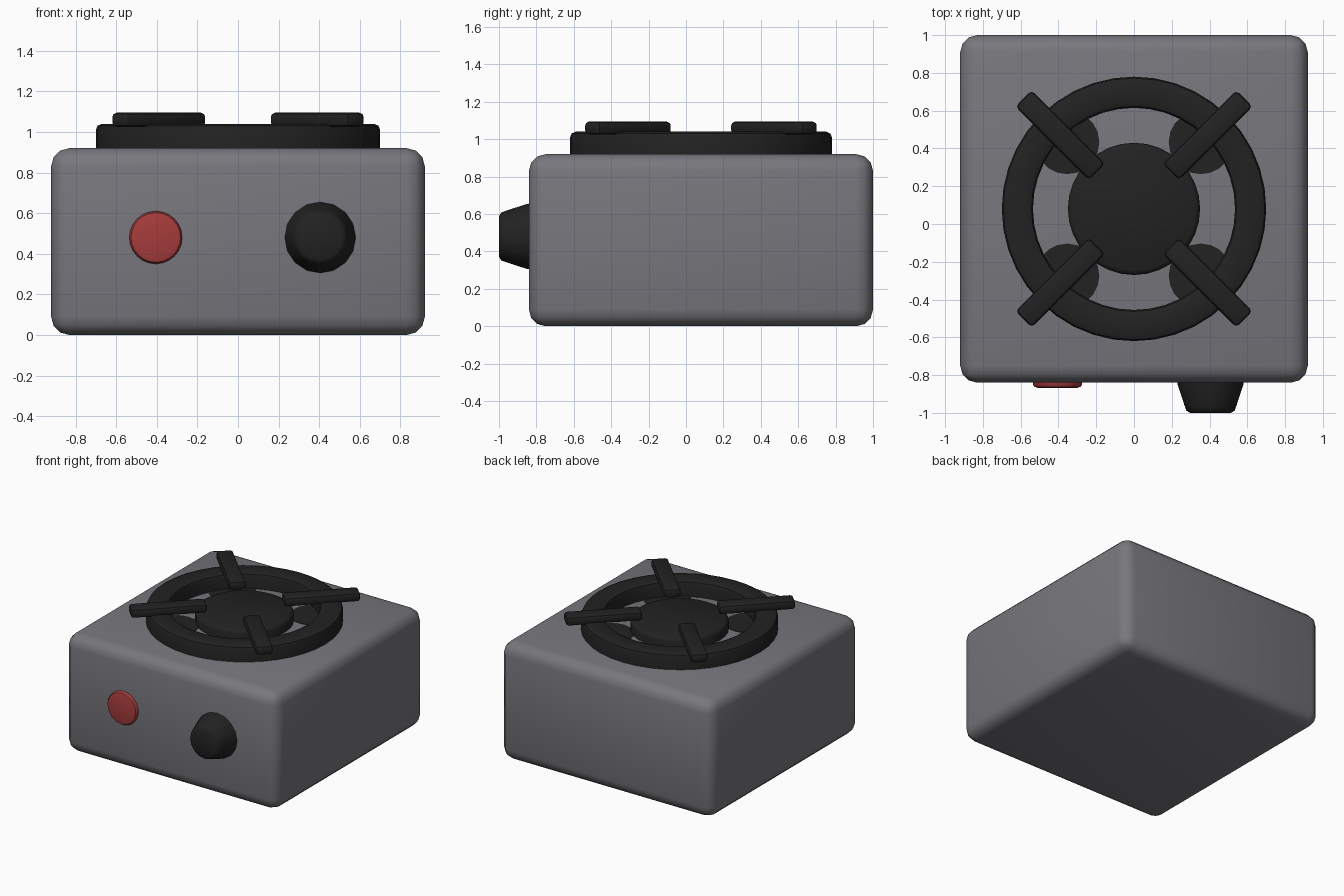
import bpy, math
from mathutils import Matrix

if "Cube" in bpy.data.objects:
    bpy.data.objects.remove(bpy.data.objects["Cube"])


def material(name, rgb):
    m = bpy.data.materials.new(name)
    m.diffuse_color = (*rgb, 1)
    m.use_nodes = True
    m.node_tree.nodes["Principled BSDF"].inputs["Base Color"].default_value = m.diffuse_color
    return m


GREY = material("body grey", (0.185, 0.185, 0.205))
BLACK = material("burner black", (0.016, 0.016, 0.016))
RED = material("button red", (0.38, 0.045, 0.045))


def finish(name, mat, bevel=0.0, segments=2, angle=40):
    """Name, colour, bevel and smooth the active object."""
    ob = bpy.context.object
    ob.name = name
    ob.data.materials.append(mat)
    bpy.ops.object.transform_apply(location=False, rotation=False, scale=True)
    if bevel:
        b = ob.modifiers.new("bevel", 'BEVEL')
        b.width, b.segments = bevel, segments
        b.limit_method, b.angle_limit = 'ANGLE', math.radians(35)
        bpy.ops.object.modifier_apply(modifier="bevel")
    bpy.ops.object.shade_smooth_by_angle(angle=math.radians(angle))
    return ob


def box(name, mat, size, loc, rot=0, **kw):
    bpy.ops.mesh.primitive_cube_add(size=1, location=loc, rotation=(0, 0, rot))
    bpy.context.object.scale = size
    return finish(name, mat, **kw)


def lathe(name, mat, profile, n, loc, rot=(0, 0, 0), closed=False):
    """Spin a (radius, height) profile round the local z axis."""
    verts, faces = [], []
    k = len(profile)
    for i in range(n):
        a = 2 * math.pi * i / n
        verts += [(r * math.cos(a), r * math.sin(a), h) for r, h in profile]
    for i in range(n):
        j = (i + 1) % n
        for p in range(k if closed else k - 1):
            q = (p + 1) % k
            faces.append((i * k + p, j * k + p, j * k + q, i * k + q))
    if not closed:
        faces.append([i * k + k - 1 for i in range(n)])
        faces.append([i * k for i in reversed(range(n))])
    me = bpy.data.meshes.new(name)
    me.from_pydata(verts, [], faces)
    ob = bpy.data.objects.new(name, me)
    ob.location, ob.rotation_euler = loc, rot
    bpy.context.collection.objects.link(ob)
    bpy.ops.object.select_all(action='DESELECT')
    ob.select_set(True)
    bpy.context.view_layer.objects.active = ob
    return finish(name, mat)


CY, TOP, FRONT = 0.08, 0.92, -0.84

# Rounded stove body
box("body", GREY, (1.84, 1.84, 0.92), (0, CY, 0.46), bevel=0.09, segments=3)

# Grate ring with rounded upper edges
lathe("grate_ring", BLACK,
      [(0.70, -0.02), (0.70, 0.09), (0.692, 0.11), (0.67, 0.12),
       (0.565, 0.12), (0.543, 0.11), (0.535, 0.09), (0.535, -0.02)],
      40, (0, CY, TOP), closed=True)

# Burner cap in the middle
lathe("burner_cap", BLACK,
      [(0.35, -0.02), (0.35, 0.06), (0.343, 0.075), (0.325, 0.085)], 32, (0, CY, TOP))

# Four pan supports, each above a thin dark foot plate
for i in range(4):
    a = math.radians(45 + 90 * i)
    dx, dy = math.cos(a), math.sin(a)
    box(f"pan_support_{i + 1}", BLACK, (0.55, 0.122, 0.07),
        (0.552 * dx, CY + 0.552 * dy, 1.06), a, bevel=0.022)
    lathe(f"support_foot_{i + 1}", BLACK, [(0.17, -0.01), (0.17, 0.004)], 20,
          (0.50 * dx, CY + 0.50 * dy, TOP))

# Front controls: red button and tapered knob
FACING = (math.pi / 2, 0, 0)
lathe("ignition_button", RED,
      [(0.13, -0.02), (0.13, 0.01), (0.122, 0.022), (0.105, 0.027)],
      24, (-0.405, FRONT, 0.48), FACING)
lathe("control_knob", BLACK,
      [(0.176, -0.01), (0.174, 0.01), (0.138, 0.12), (0.128, 0.148), (0.108, 0.16)],
      16, (0.405, FRONT, 0.48), FACING)
